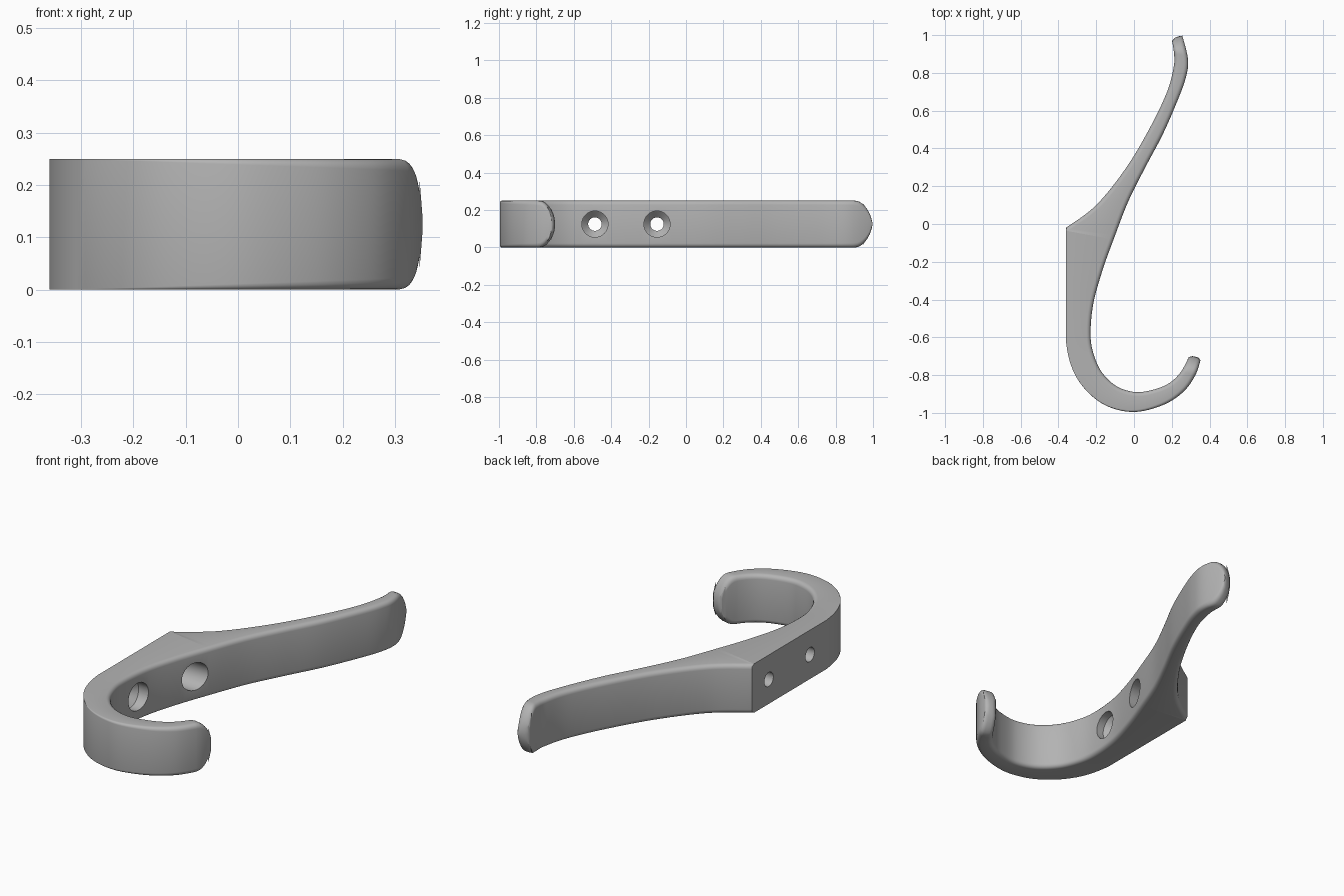
import bpy
import bmesh
import math
from mathutils import Vector, Matrix

cube = bpy.data.objects.get("Cube")
if cube:
    bpy.data.objects.remove(cube, do_unlink=True)

HALF = 0.125    # half of the hook's width
BACK = -0.36    # wall plane
CORNER = 11     # pair where the back plate meets the upper arm

metal = bpy.data.materials.new("grey metal")
metal.use_nodes = True
grey = (0.45, 0.45, 0.45, 1)
metal.diffuse_color = grey
metal.node_tree.nodes["Principled BSDF"].inputs["Base Color"].default_value = grey

# Matching outline points, lower tip to upper tip
outer = [(.355, -.71), (.325, -.8), (.26, -.89), (.15, -.96), (0, -.995), (-.14, -.965),
         (-.25, -.885), (-.325, -.77), (BACK, -.62), (BACK, -.42), (BACK, -.22), (BACK, -.02),
         (-.2, .1), (-.04, .3), (.09, .52), (.175, .7), (.208, .82), (.213, .89), (.2, .98)]
inner = [(.295, -.695), (.25, -.78), (.19, -.84), (.11, -.875), (.01, -.89), (-.09, -.86),
         (-.17, -.785), (-.215, -.685), (-.23, -.58), (-.215, -.42), (-.165, -.24), (-.1, -.06),
         (-.03, .12), (.06, .3), (.15, .47), (.225, .64), (.273, .77), (.286, .87), (.255, 1)]
# Rounded tip: distance from the end, half height
tip = [(0, 0), (.0025, .027), (.01, .053), (.022, .077), (.0365, .097),
       (.05, .11), (.062, .118), (.074, .123), (.09, HALF)]


def spline(points, u):
    """Catmull-Rom point at parameter u."""
    pts = [Vector(p) for p in points]
    last = len(pts) - 1
    i = min(int(u), last - 1)
    t = u - i
    a, b, c, d = (pts[max(0, min(last, k))] for k in range(i - 1, i + 3))
    return 0.5 * (2 * b + (c - a) * t + (2 * a - 5 * b + 4 * c - d) * t * t
                  + (3 * b - a - 3 * c + d) * t ** 3)


def outer_at(u):
    if u <= CORNER:
        p = spline(outer[:CORNER + 1], u)
    else:
        p = spline(outer[CORNER:], u - CORNER)
    p.x = max(p.x, BACK)
    return p


def middle(u):
    return (outer_at(u) + spline(inner, u)) / 2


def tip_stations(end, step):
    """Parameters and half heights measured inwards from one end."""
    result, u, travelled = [], end, 0
    for dist, h in tip:
        while travelled < dist:
            nxt = u + step
            travelled += (middle(nxt) - middle(u)).length
            u = nxt
        result.append((u, h))
    return result


# Stations along the hook
N = len(outer) - 1
start = tip_stations(0, .002)
finish = tip_stations(N, -.002)[::-1]
body = [(k / 8, HALF) for k in range(N * 8)
        if start[-1][0] + .05 < k / 8 < finish[0][0] - .05]
stations = start + body + finish

# Loft the hook body
bm = bmesh.new()
rings = []
for u, h in stations:
    o, i = outer_at(u), spline(inner, u)
    rings.append([bm.verts.new((p.x, p.y, HALF + s * h))
                  for p, s in ((o, -1), (i, -1), (i, 1), (o, 1))])
weight = bm.edges.layers.float.new("bevel_weight_edge")
for r, q in zip(rings, rings[1:]):
    for k in range(4):
        bm.faces.new((r[k], r[(k + 1) % 4], q[(k + 1) % 4], q[k]))
# Edge rounding: full on the inside and arm, fading out towards the wall plate
for (u, _), r, q in zip(stations, rings, rings[1:]):
    for k in range(4):
        if k in (1, 2) or u >= CORNER:
            w = 1
        elif u > 7:
            w = 0
        else:
            x = (r[k].co.x + q[k].co.x) / 2
            w = max(0, min(1, (x + .3) / .6))
        bm.edges.get((r[k], q[k]))[weight] = w
bmesh.ops.remove_doubles(bm, verts=bm.verts[:], dist=.0001)
bmesh.ops.recalc_face_normals(bm, faces=bm.faces[:])
mesh = bpy.data.meshes.new("coat_hook")
bm.to_mesh(mesh)
bm.free()
mesh.materials.append(metal)
hook = bpy.data.objects.new("coat_hook", mesh)
bpy.context.collection.objects.link(hook)
bevel = hook.modifiers.new("rounded_edges", 'BEVEL')
bevel.limit_method = 'WEIGHT'
bevel.width = .022
bevel.segments = 4
bevel.use_clamp_overlap = False


# Countersunk screw holes
def screw_cutter(y):
    profile = [(-.5, .036), (-.305, .036), (-.27, .07), (.0, .07)]
    cut = bmesh.new()
    sides = 40
    loops = [[cut.verts.new((x, y + r * math.cos(a), HALF + r * math.sin(a)))
              for a in (2 * math.pi * k / sides for k in range(sides))] for x, r in profile]
    for a, b in zip(loops, loops[1:]):
        for k in range(sides):
            j = (k + 1) % sides
            cut.faces.new((a[k], a[j], b[j], b[k]))
    cut.faces.new(loops[0])
    cut.faces.new(loops[-1])
    bmesh.ops.recalc_face_normals(cut, faces=cut.faces[:])
    data = bpy.data.meshes.new("screw_cutter")
    cut.to_mesh(data)
    cut.free()
    data.materials.append(metal)
    obj = bpy.data.objects.new("screw_cutter", data)
    bpy.context.collection.objects.link(obj)
    obj.hide_render = True
    return obj


cutters = [screw_cutter(y) for y in (-.487, -.155)]
for c in cutters:
    hole = hook.modifiers.new("screw_hole", 'BOOLEAN')
    hole.operation = 'DIFFERENCE'
    hole.solver = 'EXACT'
    hole.object = c

bpy.ops.object.select_all(action='DESELECT')
bpy.context.view_layer.objects.active = hook
hook.select_set(True)
for m in list(hook.modifiers):
    bpy.ops.object.modifier_apply(modifier=m.name)
for c in cutters:
    bpy.data.objects.remove(c, do_unlink=True)
bpy.ops.object.shade_smooth_by_angle(angle=math.radians(30))
